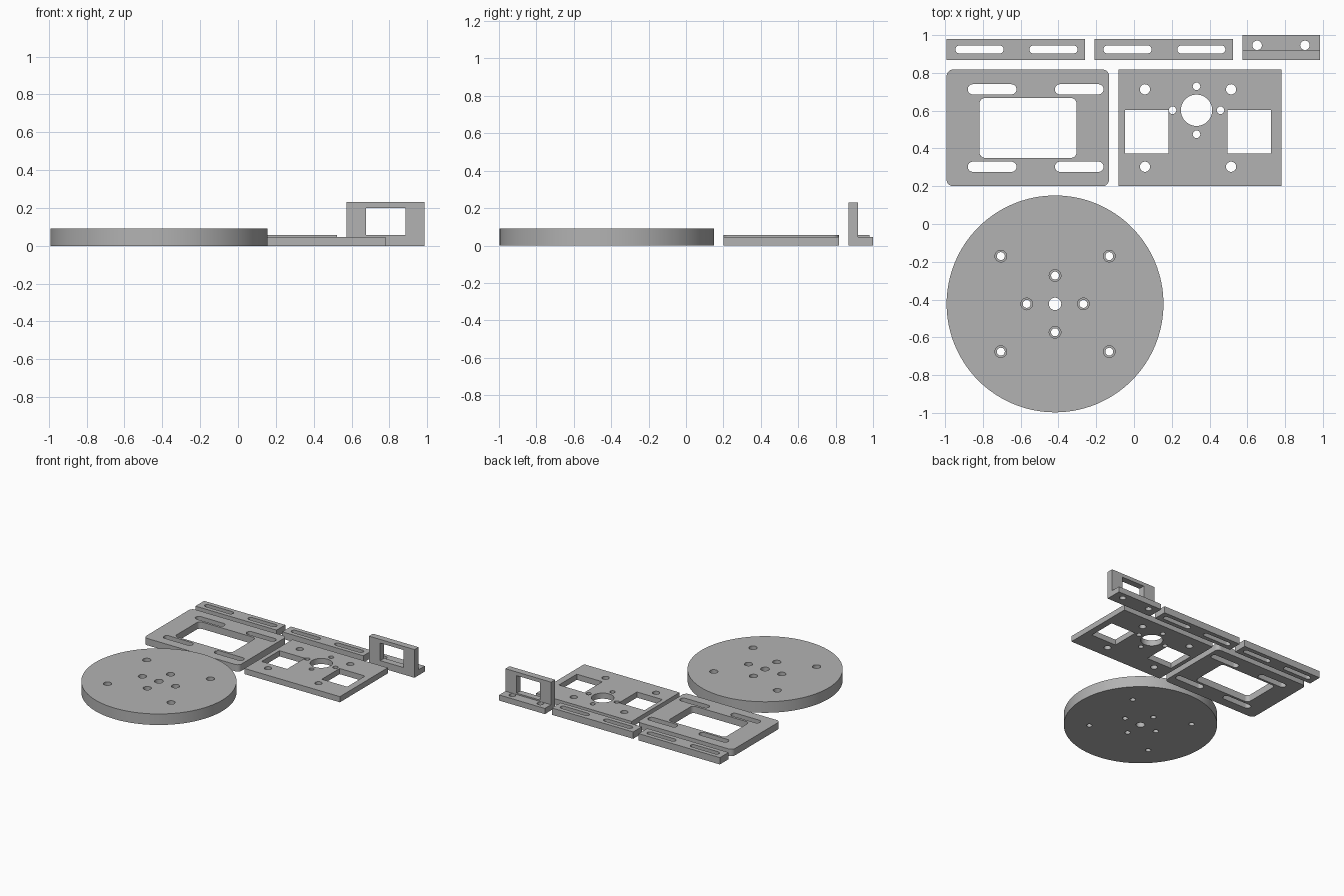
import bpy, bmesh
from math import cos, sin, pi, radians
from mathutils import Matrix

if "Cube" in bpy.data.objects:
    bpy.data.objects.remove(bpy.data.objects["Cube"])

GREY = (0.45, 0.45, 0.45, 1)
grey = bpy.data.materials.new("plain grey")
grey.use_nodes = True
grey.diffuse_color = GREY
grey.node_tree.nodes["Principled BSDF"].inputs["Base Color"].default_value = GREY


# Outline helpers: each returns a list of (x, y) points
def circle(x, y, r, n=32):
    return [(x + r * cos(2 * pi * i / n), y + r * sin(2 * pi * i / n)) for i in range(n)]


def rect(x0, x1, y0, y1, r=0, n=8):
    if not r:
        return [(x0, y0), (x1, y0), (x1, y1), (x0, y1)]
    pts = []
    corners = [(x1 - r, y1 - r), (x0 + r, y1 - r), (x0 + r, y0 + r), (x1 - r, y0 + r)]
    for k, (cx, cy) in enumerate(corners):
        for i in range(n + 1):
            a = pi / 2 * (k + i / n)
            pts.append((cx + r * cos(a), cy + r * sin(a)))
    return pts


def slot(x0, x1, y, r):
    return rect(x0, x1, y - r, y + r, r * 0.999)


# Extrude an outline with holes from z0 to z1
def plate(name, outline, holes, z0, z1, matrix=Matrix()):
    curve = bpy.data.curves.new(name, "CURVE")
    curve.dimensions = "2D"
    curve.fill_mode = "BOTH"
    curve.extrude = (z1 - z0) / 2
    for pts in [outline] + holes:
        spline = curve.splines.new("POLY")
        spline.points.add(len(pts) - 1)
        for p, (x, y) in zip(spline.points, pts):
            p.co = (x, y, 0, 1)
        spline.use_cyclic_u = True
    temp = bpy.data.objects.new(name, curve)
    bpy.context.collection.objects.link(temp)
    mesh = bpy.data.meshes.new_from_object(
        temp.evaluated_get(bpy.context.evaluated_depsgraph_get()))
    bpy.data.objects.remove(temp)
    bpy.data.curves.remove(curve)
    bm = bmesh.new()
    bm.from_mesh(mesh)
    bmesh.ops.remove_doubles(bm, verts=bm.verts, dist=1e-5)
    bmesh.ops.translate(bm, verts=bm.verts, vec=(0, 0, (z0 + z1) / 2))
    bmesh.ops.transform(bm, verts=bm.verts, matrix=matrix)
    bmesh.ops.recalc_face_normals(bm, faces=bm.faces)
    bm.to_mesh(mesh)
    bm.free()
    mesh.materials.clear()
    mesh.materials.append(grey)
    obj = bpy.data.objects.new(name, mesh)
    bpy.context.collection.objects.link(obj)
    return obj


# Subtract cutters from a part, then discard them
def cut(obj, cutters):
    for c in cutters:
        mod = obj.modifiers.new("cut", "BOOLEAN")
        mod.operation, mod.solver, mod.object = "DIFFERENCE", "EXACT", c
    mesh = bpy.data.meshes.new_from_object(
        obj.evaluated_get(bpy.context.evaluated_depsgraph_get()))
    obj.modifiers.clear()
    obj.data = mesh
    for c in cutters:
        bpy.data.objects.remove(c)


parts = []
signs = (-1, 1)

# Round base with counterbored screw holes
CX, CY = -0.418, -0.423
screws = [(CX + 0.287 * i, CY + 0.253 * j) for i in signs for j in signs]
screws += [(CX + 0.15 * i, CY) for i in signs] + [(CX, CY + 0.15 * i) for i in signs]
disc = plate("round_base", circle(CX, CY, 0.574, 128),
             [circle(CX, CY, 0.033)] + [circle(x, y, 0.021) for x, y in screws], 0, 0.09)
cut(disc, [plate("counterbore", circle(x, y, 0.031), [], 0.045, 0.12) for x, y in screws])
parts.append(disc)

# Rounded frame plate with a window and four slots
slots = [slot(x, x + 0.258, y, 0.027) for x in (-0.88, -0.419) for y in (0.303, 0.713)]
parts.append(plate("slotted_frame_plate", rect(-0.992, -0.132, 0.2, 0.818, 0.035),
                   [rect(-0.818, -0.304, 0.35, 0.667, 0.03)] + slots, 0, 0.056))

# Mounting plate with a central bore, two windows and screw holes
MX, MY = 0.331, 0.602
holes = [circle(MX, MY, 0.083, 48)]
holes += [rect(x, x + 0.23, 0.373, 0.603) for x in (-0.048, 0.495)]
holes += [circle(MX + 0.127 * i, MY, 0.02) for i in signs]
holes += [circle(MX, MY + 0.127 * i, 0.02) for i in signs]
holes += [circle(x, y, 0.027) for x in (0.058, 0.514) for y in (0.303, 0.713)]
parts.append(plate("mounting_plate", rect(-0.082, 0.78, 0.2, 0.818), holes, 0, 0.046))

# Two identical slotted strips
for name, x in (("left_slotted_strip", -0.209), ("right_slotted_strip", -0.992)):
    parts.append(plate(name, rect(x, x + 0.733, 0.868, 0.98),
                       [slot(x + d, x + d + 0.255, 0.924, 0.021) for d in (0.047, 0.438)],
                       0, 0.056))

# Upright L bracket: profile in y and z, extruded along x
profile = [(0.868, 0), (1, 0), (1, 0.046), (0.92, 0.046), (0.92, 0.23), (0.868, 0.23)]
swap = Matrix(((0, 0, 1, 0), (1, 0, 0, 0), (0, 1, 0, 0), (0, 0, 0, 1)))
bracket = plate("upright_bracket", profile, [], 0.574, 0.986, swap)
cutters = [plate("window_cutter", rect(0.8, 1.1, 0.057, 0.2), [], 0.676, 0.885, swap)]
cutters += [plate("hole_cutter", circle(x, 0.946, 0.025), [], -0.1, 0.1) for x in (0.652, 0.905)]
cut(bracket, cutters)
parts.append(bracket)

# Smooth the curved walls, keep hard edges
bpy.ops.object.select_all(action="DESELECT")
for p in parts:
    p.select_set(True)
bpy.context.view_layer.objects.active = parts[0]
bpy.ops.object.shade_smooth_by_angle(angle=radians(30))
